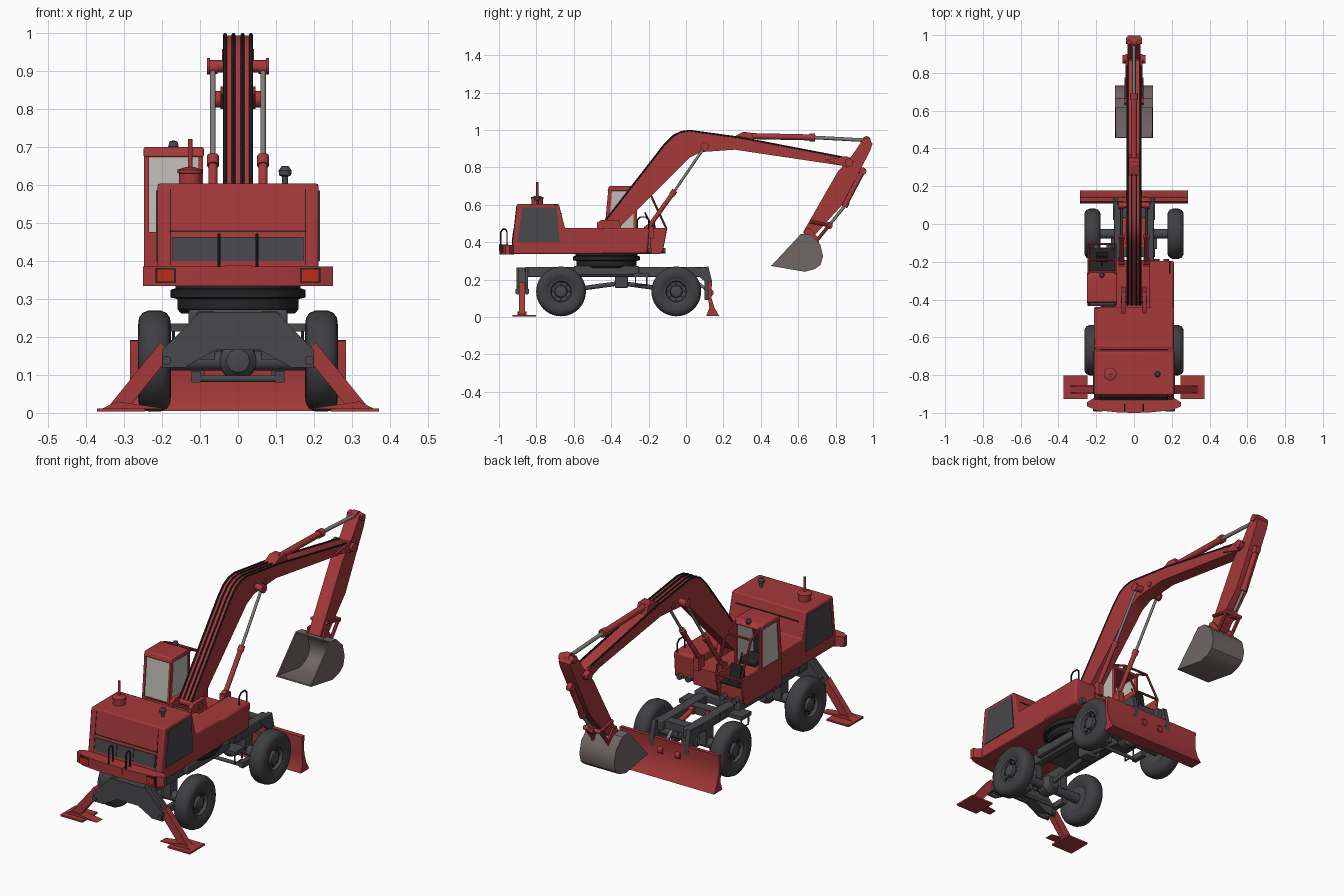
import bpy, bmesh, math
from mathutils import Vector, Matrix

cube = bpy.data.objects.get("Cube")
if cube:
    bpy.data.objects.remove(cube, do_unlink=True)


def material(name, r, g, b):
    m = bpy.data.materials.new(name)
    m.use_nodes = True
    m.diffuse_color = (r, g, b, 1)
    m.node_tree.nodes["Principled BSDF"].inputs["Base Color"].default_value = (r, g, b, 1)
    return m


RED = material("red paint", .38, .04, .042)
GREY = material("chassis grey", .065, .065, .072)
TYRE = material("tyre rubber", .05, .05, .055)
BLACK = material("black", .018, .018, .02)
STEEL = material("bucket steel", .165, .135, .13)
ROD = material("piston rod", .22, .2, .19)
GLASS = material("pale glass", .52, .5, .45)
LAMP = material("tail lamp red", .5, .025, .008)
made = []


def finish(name, bm, mat, bevel=0):
    bmesh.ops.recalc_face_normals(bm, faces=bm.faces)
    me = bpy.data.meshes.new(name)
    bm.to_mesh(me)
    bm.free()
    me.materials.append(mat)
    ob = bpy.data.objects.new(name, me)
    bpy.context.collection.objects.link(ob)
    if bevel:
        mod = ob.modifiers.new("Bevel", 'BEVEL')
        mod.width, mod.segments, mod.limit_method = bevel, 2, 'ANGLE'
    made.append(ob)
    return ob


def prism(name, pts, a, b, mat, plane='yz', bevel=0):
    """Extrude an outline between a and b along the axis left out of the plane."""
    place = {'yz': lambda p, t: (t, p[0], p[1]), 'xz': lambda p, t: (p[0], t, p[1]),
             'xy': lambda p, t: (p[0], p[1], t)}[plane]
    bm = bmesh.new()
    lo, hi = ([bm.verts.new(place(p, t)) for p in pts] for t in (a, b))
    bm.faces.new(lo)
    bm.faces.new(hi[::-1])
    for i in range(len(pts)):
        j = (i + 1) % len(pts)
        bm.faces.new((lo[i], hi[i], hi[j], lo[j]))
    return finish(name, bm, mat, bevel)


def box(name, x, y, z, mat, bevel=0):
    return prism(name, [(x[0], y[0]), (x[1], y[0]), (x[1], y[1]), (x[0], y[1])], z[0], z[1], mat, 'xy', bevel)


def lathe(name, centre, axis, profile, mat, n=32):
    """Spin (radius, height) points round an axis through centre."""
    bm = bmesh.new()
    vs = [bm.verts.new((r, 0, h)) for r, h in profile]
    es = [bm.edges.new(e) for e in zip(vs, vs[1:])]
    bmesh.ops.spin(bm, geom=vs + es, axis=(0, 0, 1), cent=(0, 0, 0), angle=math.tau, steps=n)
    bmesh.ops.remove_doubles(bm, verts=bm.verts, dist=1e-5)
    turn = Vector((0, 0, 1)).rotation_difference(Vector(axis)).to_matrix().to_4x4()
    bm.transform(Matrix.Translation(centre) @ turn)
    return finish(name, bm, mat)


def rod(name, p, q, r, mat, n=16):
    d = Vector(q) - Vector(p)
    return lathe(name, p, d.normalized(), [(0, 0), (r, 0), (r, d.length), (0, d.length)], mat, n)


def tube(name, pts, r, mat):
    cu = bpy.data.curves.new(name, 'CURVE')
    cu.dimensions, cu.bevel_depth, cu.bevel_resolution, cu.use_fill_caps = '3D', r, 2, True
    sp = cu.splines.new('POLY')
    sp.points.add(len(pts) - 1)
    for p, co in zip(sp.points, pts):
        p.co = (*co, 1)
    tmp = bpy.data.objects.new(name + " path", cu)
    me = bpy.data.meshes.new_from_object(tmp)
    bpy.data.objects.remove(tmp)
    me.materials.clear()
    me.materials.append(mat)
    ob = bpy.data.objects.new(name, me)
    bpy.context.collection.objects.link(ob)
    made.append(ob)


def ram(name, x, base, neck, tip, r):
    """Hydraulic cylinder: barrel, collar, rod and end eye in the plane x."""
    a, b, c = ((x, *p) for p in (base, neck, tip))
    d = (Vector(b) - Vector(a)).normalized()
    rod(name + "_barrel", a, b, r, RED)
    rod(name + "_collar", Vector(b) - d * .03, b, r * 1.3, RED)
    rod(name + "_rod", b, c, r * .6, ROD)
    for p in (a, c):
        rod(name + "_eye", (x - r, *p[1:]), (x + r, *p[1:]), r * 1.4, RED)


# Wheels and axles
tyre = [(.06, -.03), (.075, -.038), (.095, -.043), (.113, -.041), (.126, -.032), (.133, -.016)]
tyre += [(r, -h) for r, h in reversed(tyre)]
for label, y in (("rear", -.668), ("front", -.052)):
    for s in (-1, 1):
        c = Vector((s * .22, y, .137))
        lathe(label + "_tyre", c, (s, 0, 0), tyre, TYRE, 40)
        lathe(label + "_rim", c, (s, 0, 0), [(0, -.03), (.065, -.03), (.065, .034), (.057, .034),
              (.052, .018), (.034, .014), (.03, .03), (.018, .034), (0, .034)], GREY)
        for k in range(8):
            a = k * math.tau / 8
            p = c + Vector((s * .012, .044 * math.cos(a), .044 * math.sin(a)))
            rod(label + "_wheel_bolt", p, p + Vector((s * .01, 0, 0)), .006, BLACK, 8)
        rod(label + "_axle_arm", (0, y, .137), (s * .2, y, .137), .026, GREY)
        box(label + "_axle_mount", sorted((s * .06, s * .1)), (y - .03, y + .03), (.14, .22), GREY)
    lathe(label + "_differential", (0, y - .05, .137), (0, 1, 0),
          [(0, 0), (.03, .004), (.048, .025), (.05, .07), (.03, .1), (0, .1)], GREY)
    rod(label + "_track_rod", (-.11, y - .07, .09), (.11, y - .07, .09), .009, GREY)
    for s in (-1, 1):
        box(label + "_steering_arm", (s * .11 - .012, s * .11 + .012), (y - .08, y), (.08, .11), GREY)

# Chassis
for s in (-1, 1):
    box("chassis_rail", sorted((s * .06, s * .105)), (-.86, .11), (.215, .268), GREY, .005)
    tube("access_step", [(s * .17, y, z) for y, z in ((-.27, .22), (-.27, .17), (-.21, .17), (-.21, .22))], .004, GREY)
    box("step_bracket", sorted((s * .1, s * .18)), (-.28, -.2), (.215, .235), GREY)
    prism("blade_bracket", [(.02, .26), (.12, .27), (.14, .19), (.13, .09), (.1, .09), (.1, .19)], s * .1 - .012, s * .1 + .012, GREY)
    ram("blade_ram", s * .05, (-.12, .24), (.03, .21), (.13, .13), .013)
for y in (-.8, -.15, .06):
    box("cross_member", (-.11, .11), (y - .025, y + .025), (.222, .262), GREY)
box("centre_plate", (-.13, .13), (-.6, -.25), (.225, .272), GREY, .006)
box("gearbox", (-.045, .045), (-.38, -.31), (.155, .225), GREY, .008)
rod("rear_drive_shaft", (0, -.62, .145), (0, -.36, .18), .012, GREY)
rod("front_drive_shaft", (0, -.34, .18), (0, -.08, .145), .012, GREY)
lathe("turntable", (0, -.425, .262), (0, 0, 1), [(0, 0), (.15, 0), (.16, .012), (.16, .038), (.178, .042),
      (.178, .062), (.165, .066), (.165, .08), (0, .08)], BLACK, 48)

# Dozer blade
prism("dozer_blade", [(.118, .19), (.14, .192), (.135, .15), (.137, .1), (.152, .05), (.178, .005),
      (.108, .005), (.125, .05), (.118, .1)], -.285, .285, RED)

# Stabilisers
half = [(.1, .266), (.2, .165), (.2, .12), (.14, .12), (.06, .165)]
outline = half + [(-x, z) for x, z in reversed(half)]
for y in (-.9, -.852):
    prism("stabiliser_plate", outline, y - .006, y + .006, GREY, 'xz')
prism("stabiliser_core", [(x * .8, .03 + z * .88) for x, z in outline], -.9, -.852, GREY, 'xz')
for s in (-1, 1):
    prism("stabiliser_leg", [(s * x, z) for x, z in ((.175, .155), (.205, .185), (.345, .012), (.29, .012))],
          -.892, -.86, RED, 'xz')
    rod("stabiliser_pin", (s * .188, -.912, .138), (s * .188, -.84, .138), .012, GREY)
    box("stabiliser_foot", sorted((s * .245, s * .372)), (-.927, -.803), (.003, .012), RED)
    prism("foot_gusset", [(s * x, z) for x, z in ((.18, .01), (.36, .01), (.32, .03))], -.9, -.852, RED, 'xz')

# Upper body: hood, decks and counterweight
prism("engine_hood", [(-.935, .338), (-.904, .604), (-.68, .604), (-.647, .476), (-.44, .476), (-.44, .338)],
      -.212, .212, RED, bevel=.006)
prism("right_deck", [(-.46, .338), (-.46, .476), (-.195, .476), (-.205, .338)], .08, .212, RED, bevel=.012)
box("boom_well", (-.1, .09), (-.46, -.19), (.338, .43), RED)
prism("counterweight", [(-.25, -.965), (-.2, -.985), (-.08, -.998), (.08, -.998), (.2, -.985), (.25, -.965),
      (.25, -.945), (.21, -.92), (-.21, -.92), (-.25, -.945)], .334, .386, RED, 'xy')
box("hitch_block", (-.034, .034), (-1.0, -.95), (.354, .388), RED)


def slope(z, out=.004):
    return -.935 + (z - .338) * .1165 - out


def rear_plate(name, x0, x1, z0, z1, mat, out=.004):
    prism(name, [(slope(z0, out), z0), (slope(z1, out), z1), (slope(z1, -.003), z1), (slope(z0, -.003), z0)], x0, x1, mat)


for x in (-.172, -.047, .049):
    rear_plate("rear_grille", x, x + (.094 if x == -.047 else .123), .4, .463, GREY)
rear_plate("rear_door_seam", -.18, .18, .477, .48, BLACK, .002)
for s in (-1, 1):
    rear_plate("rear_door_edge", s * .178 - .001, s * .178 + .001, .39, .59, BLACK, .002)
    prism("side_grille", [(-.9, .4), (-.876, .586), (-.692, .586), (-.675, .4)], s * .21, s * .216, GREY)
    box("tail_lamp", (s * .19 - .022, s * .19 + .022), (-.992, -.96), (.346, .378), LAMP)
    box("tail_lamp_frame", (s * .19 - .027, s * .19 + .027), (-.989, -.96), (.342, .382), BLACK)
    tube("hand_loop", [(s * .05, y, z) for y, z in ((-.99, .38), (-.99, .455), (-.98, .47), (-.965, .47),
         (-.957, .455), (-.957, .38))], .004, BLACK)
box("hood_top_seam", (-.18, .18), (-.668, -.664), (.55, .556), BLACK)
lathe("silencer", (-.126, -.795, .6), (0, 0, 1), [(0, 0), (.03, 0), (.03, .03), (.034, .032), (.034, .04), (.01, .048), (0, .048)], RED)
rod("exhaust_stack", (-.126, -.795, .64), (-.126, -.795, .722), .006, RED)
lathe("air_intake", (.124, -.795, .6), (0, 0, 1), [(0, 0), (.008, 0), (.008, .022), (.016, .026), (.017, .038), (.009, .05), (0, .05)], GREY)
tube("deck_handrail", [(.19, y, z) for y, z in ((-.26, .47), (-.26, .52), (-.245, .535), (-.215, .535), (-.2, .52), (-.2, .47))], .004, BLACK)
for x in (.12, .17, -.13, -.2):
    y = -.2 if x > 0 else -.125
    rod("work_lamp", (x, y - .02, .355), (x, y + .016, .355), .015, GREY)

# Cab
L, R = -.247, -.092
prism("cab_tub", [(-.435, .338), (-.435, .476), (-.27, .476), (-.25, .42), (-.14, .42), (-.14, .338)], L, R, RED)
for x in (L, R - .012):
    prism("cab_nose_side", [(-.27, .476), (-.108, .476), (-.125, .36), (-.14, .338), (-.27, .338)], x, x + .012, RED)
    side = x + .006
    prism("rear_post", [(-.435, .47), (-.415, .69), (-.395, .69), (-.412, .47)], x, x + .012, RED)
    prism("door_post", [(-.28, .47), (-.28, .69), (-.262, .69), (-.262, .47)], x, x + .012, RED)
    prism("side_window", [(-.414, .474), (-.397, .674), (-.278, .674), (-.278, .474)], side - .003, side + .003, GLASS)
    tube("front_frame", [(side, y, z) for y, z in ((-.265, .69), (-.19, .655), (-.106, .475), (-.13, .35))], .006, RED)
for y, z in ((-.19, .655), (-.106, .475), (-.13, .35)):
    tube("frame_bar", [(L + .006, y, z), (R - .006, y, z)], .006, RED)
prism("rear_window", [(-.43, .474), (-.412, .675), (-.407, .675), (-.425, .474)], L + .012, R - .012, GLASS)
prism("cab_roof", [(-.42, .674), (-.412, .7), (-.28, .7), (-.258, .685), (-.258, .674)], L - .002, R + .002, RED, bevel=.005)
box("seat_cushion", (-.215, -.125), (-.36, -.26), (.476, .51), BLACK, .01)
box("seat_back", (-.21, -.13), (-.39, -.36), (.48, .61), BLACK, .01)
box("cab_floor", (L + .012, R - .012), (-.25, -.13), (.42, .426), BLACK)
prism("console", [(-.2, .42), (-.2, .5), (-.17, .52), (-.15, .42)], -.2, -.14, BLACK)
tube("control_lever", [(-.17, -.19, .5), (-.17, -.22, .56)], .004, BLACK)
lathe("cab_beacon", (-.17, -.27, .69), (0, 0, 1), [(0, 0), (.008, 0), (.014, .012), (.01, .025), (0, .028)], GREY, 16)

# Boom with hoses
top = [(-.43, .515), (-.115, .92), (-.068, .968), (-.025, .988), (.02, .994), (.29, .957), (.875, .845)]
prism("boom", top + [(.895, .83), (.885, .808), (.85, .807), (.26, .895), (.08, .882), (.02, .852), (-.35, .485)],
      -.036, .036, RED)
for s in (-1, 1):
    prism("boom_lug", [(-.475, .42), (-.475, .505), (-.45, .52), (-.36, .52), (-.33, .42)], s * .055 - .01, s * .055 + .01, RED)
    ram("boom_ram", s * .066, (-.2, .48), (-.06, .676), (.1, .91), .012)
    box("ram_anchor", (s * .066 - .015, s * .066 + .015), (-.225, -.175), (.42, .485), RED)
    rod("pin_head", (s * .074, .1, .913), (s * .082, .1, .913), .022, RED)
    prism("boom_cheek", [(.74, .84), (.86, .86), (.9, .83), (.86, .8)], s * .04 - .006, s * .04 + .006, RED)
    rod("hose_clamp", (s * .034, .165, .915), (s * .042, .165, .915), .014, RED)
rod("boom_cross_pin", (-.08, .1, .913), (.08, .1, .913), .016, RED)
rod("boom_foot_pin", (-.07, -.4, .49), (.07, -.4, .49), .018, RED)
for x in (-.034, -.012, .012, .034):
    path = top if abs(x) > .02 else top[:6]
    tube("boom_hose", [(x, y, z + .002) for y, z in path], .005, BLACK)
prism("stick_ram_bracket", [(.24, .955), (.3, .988), (.35, .985), (.37, .935)], -.03, .03, RED)

# Stick and bucket linkage
prism("stick", [(.95, .955), (.975, .96), (.997, .925), (.985, .89), (.835, .6), (.69, .44), (.67, .432), (.625, .452),
      (.81, .775), (.885, .86)], -.034, .034, RED)
rod("stick_pivot", (-.06, .872, .826), (.06, .872, .826), .022, RED)
rod("stick_head_pin", (-.042, .97, .94), (.042, .97, .94), .018, RED)
ram("stick_ram", 0, (.315, .968), (.69, .96), (.965, .945), .016)
ram("bucket_ram", 0, (.945, .78), (.845, .59), (.765, .49), .014)
for s in (-1, 1):
    x = s * .042
    tube("link_rocker", [(x, .665, .51), (x, .765, .49)], .009, RED)
    tube("link_bar", [(x, .765, .49), (x, .7, .41)], .009, RED)
rod("link_pin", (-.05, .765, .49), (.05, .765, .49), .011, RED)

# Bucket shell with side plates
shell = [(.615, .445), (.665, .44), (.717, .39), (.733, .326), (.72, .28), (.69, .257), (.636, .242), (.455, .273)]
inner = [(.617, .436), (.66, .43), (.707, .385), (.722, .326), (.71, .287), (.685, .267), (.636, .252), (.457, .279)]
prism("bucket_shell", shell + inner[::-1], -.1, .1, STEEL)
for x in (-.1, .094):
    prism("bucket_side", shell, x, x + .006, STEEL)
for s in (-1, 1):
    prism("bucket_ear", [(.625, .43), (.64, .475), (.665, .475), (.71, .42), (.71, .39)], s * .045 - .005, s * .045 + .005, RED)

# Shading
bpy.ops.object.select_all(action='DESELECT')
for ob in made:
    ob.select_set(True)
bpy.context.view_layer.objects.active = made[0]
bpy.ops.object.shade_smooth_by_angle(angle=math.radians(35))
